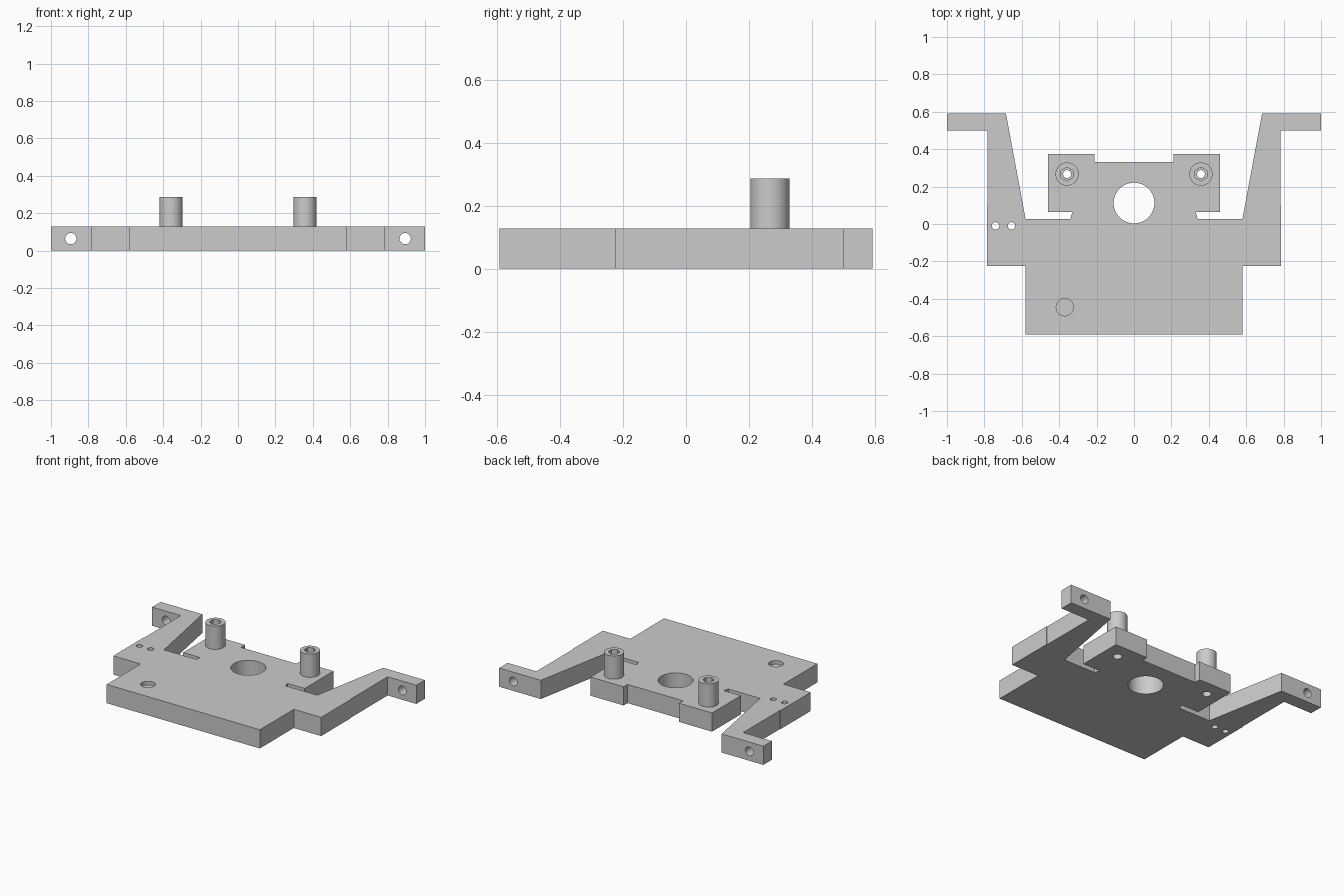
import bpy, bmesh, math

if "Cube" in bpy.data.objects:
    bpy.data.objects.remove(bpy.data.objects["Cube"])

T = 0.128         # plate thickness
POST_TOP = 0.287  # top of the posts

grey = bpy.data.materials.new("grey")
grey.diffuse_color = (0.6, 0.6, 0.6, 1)
grey.use_nodes = True
grey.node_tree.nodes["Principled BSDF"].inputs["Base Color"].default_value = grey.diffuse_color


def cylinder(x, y, z0, z1, r, sides=48):
    bpy.ops.mesh.primitive_cylinder_add(vertices=sides, radius=r, depth=z1 - z0,
                                        location=(x, y, (z0 + z1) / 2))
    return bpy.context.object


def combine(target, tool, operation):
    mod = target.modifiers.new(operation, 'BOOLEAN')
    mod.operation = operation
    mod.solver = 'EXACT'
    mod.object = tool
    bpy.ops.object.select_all(action='DESELECT')
    bpy.context.view_layer.objects.active = target
    target.select_set(True)
    bpy.ops.object.modifier_apply(modifier=mod.name)
    bpy.data.objects.remove(tool, do_unlink=True)


# Plate with side arms: right half of the outline, mirrored to the left
half = [(0.58, -0.592), (0.58, -0.225), (0.787, -0.225), (0.787, 0.1), (0.783, 0.1),
        (0.783, 0.5), (1.0, 0.5), (1.0, 0.592), (0.685, 0.592), (0.58, 0.028),
        (0.34, 0.028), (0.33, 0.064), (0.46, 0.064), (0.46, 0.375), (0.21, 0.375),
        (0.21, 0.332)]
outline = half + [(-x, y) for x, y in reversed(half)]
bm = bmesh.new()
face = bm.faces.new([bm.verts.new((x, y, 0)) for x, y in outline])
new = bmesh.ops.extrude_face_region(bm, geom=[face])["geom"]
bmesh.ops.translate(bm, vec=(0, 0, T),
                    verts=[v for v in new if isinstance(v, bmesh.types.BMVert)])
bmesh.ops.recalc_face_normals(bm, faces=bm.faces)
mesh = bpy.data.meshes.new("mounting_bracket")
bm.to_mesh(mesh)
bm.free()
bracket = bpy.data.objects.new("mounting_bracket", mesh)
bpy.context.collection.objects.link(bracket)
mesh.materials.append(grey)

# Posts, bored through, with a hexagonal pocket on top and a wider bore below
for s in (-1, 1):
    x, y = s * 0.358, 0.267
    combine(bracket, cylinder(x, y, T - 0.03, POST_TOP, 0.062), 'UNION')
    combine(bracket, cylinder(x, y, -0.1, POST_TOP + 0.1, 0.021, 32), 'DIFFERENCE')
    combine(bracket, cylinder(x, y, POST_TOP - 0.05, POST_TOP + 0.1, 0.037, 6), 'DIFFERENCE')
    combine(bracket, cylinder(x, y, -0.1, 0.06, 0.028, 32), 'DIFFERENCE')

# Centre hole, two pin holes and a shallow round recess
for x, y, z0, r in [(0, 0.112, -0.1, 0.109), (-0.74, -0.01, -0.1, 0.02),
                    (-0.655, -0.01, -0.1, 0.02), (-0.37, -0.445, T - 0.025, 0.046)]:
    combine(bracket, cylinder(x, y, z0, T + 0.1, r), 'DIFFERENCE')

# Cross holes in the arm ends
for s in (-1, 1):
    cutter = cylinder(s * 0.894, 0.546, -0.15, 0.15, 0.03, 32)
    cutter.location.z = T / 2
    cutter.rotation_euler.x = math.pi / 2
    combine(bracket, cutter, 'DIFFERENCE')

bpy.ops.object.select_all(action='DESELECT')
bpy.context.view_layer.objects.active = bracket
bracket.select_set(True)
bpy.ops.object.shade_smooth_by_angle(angle=math.radians(30))
